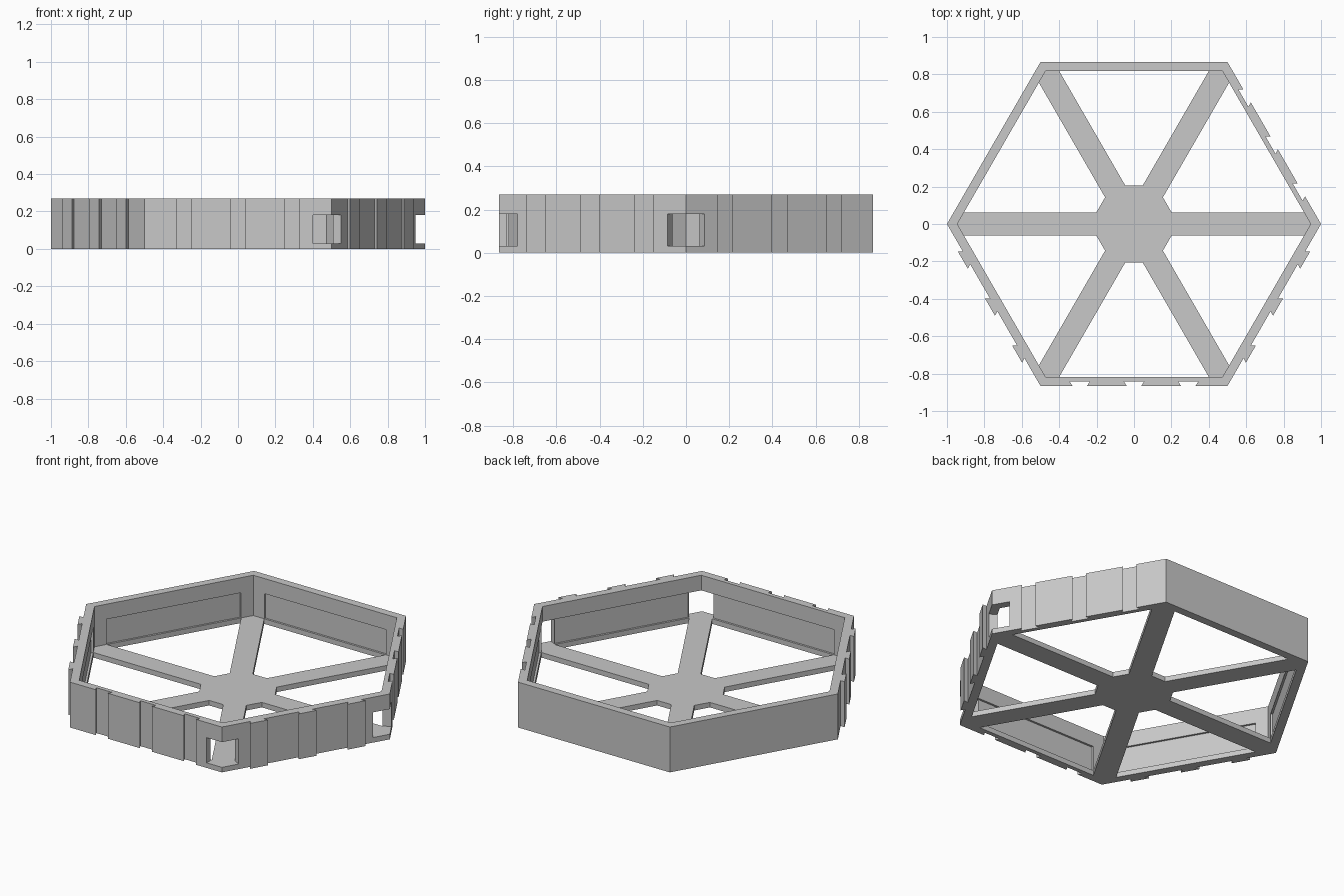
import bpy
import bmesh
from math import cos, sin, radians, sqrt

if "Cube" in bpy.data.objects:
    bpy.data.objects.remove(bpy.data.objects["Cube"], do_unlink=True)

HEIGHT = 0.27
FLOOR = 0.03           # spoke and hub thickness
POCKET_TOP = 0.18
APOTHEM = sqrt(3) / 2
INNER_R = 0.945
INNER_APOTHEM = INNER_R * APOTHEM
SPOKE = 0.0625         # half width
HUB_R = 0.237
RECESS = 0.012
DOVETAIL = 0.023       # depth
MOUTH, FLARE = 0.039, 0.053   # dovetail half widths
SPACING = 0.29
SOCKET_SIDES, TOOTH_SIDES = (0, 4), (3, 5)

grey = bpy.data.materials.new("light grey plastic")
grey.use_nodes = True
grey.diffuse_color = (0.58, 0.58, 0.58, 1)
grey.node_tree.nodes["Principled BSDF"].inputs["Base Color"].default_value = (0.58, 0.58, 0.58, 1)


def turned(x, y, degrees):
    a = radians(degrees)
    return x * cos(a) - y * sin(a), x * sin(a) + y * cos(a)


def on_side(k, along, out):
    """Point on hexagon side k: distance along it from its middle, and from the centre."""
    return turned(out, along, 60 * k + 30)


def prism(name, outline, z0, z1):
    bm = bmesh.new()
    base = bm.faces.new([bm.verts.new((x, y, z0)) for x, y in outline])
    top = bmesh.ops.extrude_face_region(bm, geom=[base])["geom"]
    bmesh.ops.translate(bm, vec=(0, 0, z1 - z0),
                        verts=[g for g in top if isinstance(g, bmesh.types.BMVert)])
    bmesh.ops.recalc_face_normals(bm, faces=bm.faces)
    mesh = bpy.data.meshes.new(name)
    bm.to_mesh(mesh)
    bm.free()
    mesh.materials.append(grey)
    obj = bpy.data.objects.new(name, mesh)
    bpy.context.collection.objects.link(obj)
    return obj


def cut(target, cutter):
    cutter.hide_render = True
    mod = target.modifiers.new("cut", "BOOLEAN")
    mod.operation, mod.solver, mod.object = "DIFFERENCE", "EXACT", cutter
    bpy.context.view_layer.update()
    result = bpy.data.meshes.new_from_object(
        target.evaluated_get(bpy.context.evaluated_depsgraph_get()))
    target.modifiers.clear()
    target.data = result
    bpy.data.objects.remove(cutter, do_unlink=True)


# Hexagonal wall with dovetail sockets and teeth on the joining sides
outline = []
for k in range(6):
    outline.append(on_side(k, -0.5, APOTHEM))
    direction = -1 if k in SOCKET_SIDES else 1
    if k in SOCKET_SIDES + TOOTH_SIDES:
        tip = APOTHEM + direction * DOVETAIL
        for centre in (-SPACING, 0, SPACING):
            for offset, out in ((-MOUTH, APOTHEM), (-FLARE, tip), (FLARE, tip), (MOUTH, APOTHEM)):
                outline.append(on_side(k, centre + offset, out))
wall = prism("hexagonal_wall", outline, 0, HEIGHT)
cut(wall, prism("inside_cutter", [turned(INNER_R, 0, 60 * k) for k in range(6)], -0.1, HEIGHT + 0.1))

# Shallow recess inside each wall
for k in range(6):
    near, far = INNER_APOTHEM - 0.05, INNER_APOTHEM + RECESS
    corners = ((-0.4, near), (-0.4, far), (0.4, far), (0.4, near))
    cut(wall, prism("recess_cutter", [on_side(k, s, n) for s, n in corners], FLOOR, POCKET_TOP))

# Openings through two corners
for k in (5, 6):
    opening = [on_side(k - 1, 0.4, APOTHEM - 0.07), on_side(k - 1, 0.4, APOTHEM + 0.05),
               turned(1.1, 0, 60 * k),
               on_side(k, -0.4, APOTHEM + 0.05), on_side(k, -0.4, APOTHEM - 0.07),
               turned(0.88, 0, 60 * k)]
    cut(wall, prism("corner_cutter", opening, FLOOR, POCKET_TOP))

# Hub with six spokes meeting the inner corners
shoulder = HUB_R - SPOKE / sqrt(3)
end = INNER_R - SPOKE / sqrt(3)
arm = ((shoulder, -SPOKE), (end, -SPOKE), (INNER_R, 0), (end, SPOKE), (shoulder, SPOKE))
prism("hub_and_spokes", [turned(x, y, 60 * k) for k in range(6) for x, y in arm], 0, FLOOR)
